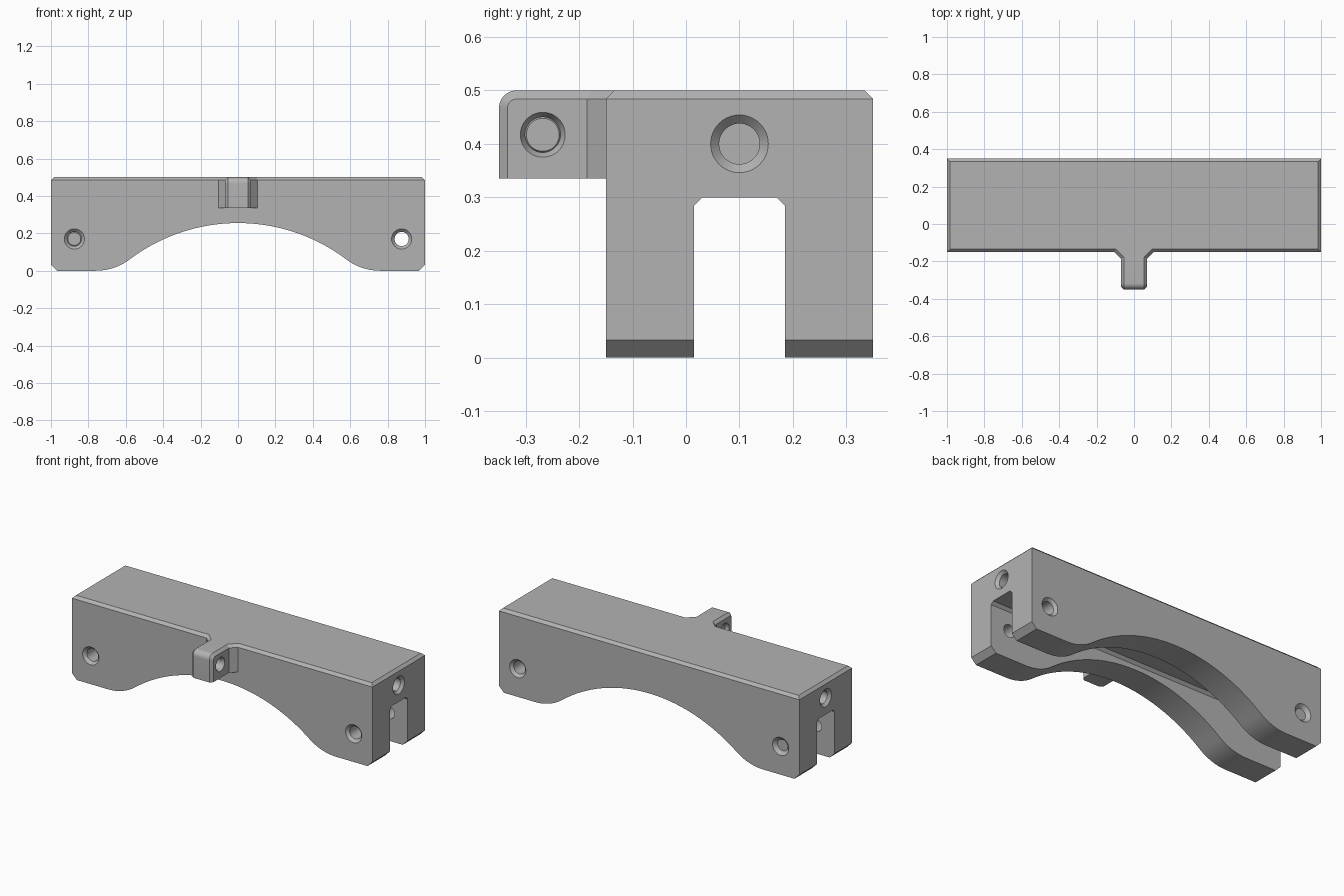
import bpy, bmesh, math
from mathutils import Matrix, Vector

if "Cube" in bpy.data.objects:
    bpy.data.objects.remove(bpy.data.objects["Cube"])

grey = bpy.data.materials.new("plain_grey")
grey.use_nodes = True
colour = (0.45, 0.45, 0.45, 1)
grey.diffuse_color = colour
grey.node_tree.nodes["Principled BSDF"].inputs["Base Color"].default_value = colour

CH = 0.016  # edge chamfer
TOP = 0.5


def prism(name, points, start, end, place, chamfer=None):
    """Extrude a 2D outline; place(u, v, w) maps it to space; chamfer picks edges."""
    bm = bmesh.new()
    face = bm.faces.new([bm.verts.new(place(u, v, start)) for u, v in points])
    out = bmesh.ops.extrude_face_region(bm, geom=[face])
    shift = Vector(place(0, 0, end)) - Vector(place(0, 0, start))
    bmesh.ops.translate(bm, vec=shift, verts=[g for g in out["geom"] if isinstance(g, bmesh.types.BMVert)])
    bmesh.ops.recalc_face_normals(bm, faces=bm.faces)
    if chamfer:
        edges = [e for e in bm.edges if chamfer(e.verts[0].co, e.verts[1].co)]
        bmesh.ops.bevel(bm, geom=edges, offset=CH, segments=1, affect='EDGES')
    return finish(name, bm)


def finish(name, bm):
    mesh = bpy.data.meshes.new(name)
    bm.to_mesh(mesh)
    bm.free()
    mesh.materials.append(grey)
    obj = bpy.data.objects.new(name, mesh)
    bpy.context.collection.objects.link(obj)
    return obj


def cylinder(name, centre, axis, r1, r2, depth):
    bm = bmesh.new()
    turn = Vector((0, 0, 1)).rotation_difference(Vector(axis)).to_matrix().to_4x4()
    bmesh.ops.create_cone(bm, cap_ends=True, segments=48, radius1=r1, radius2=r2, depth=depth,
                          matrix=Matrix.Translation(centre) @ turn)
    return finish(name, bm)


def combine(target, other, operation):
    mod = target.modifiers.new(operation.title(), 'BOOLEAN')
    mod.operation, mod.solver, mod.object = operation, 'EXACT', other
    bpy.context.view_layer.objects.active = target
    bpy.ops.object.modifier_apply(modifier=mod.name)
    bpy.data.objects.remove(other)


def arc(cx, cz, r, a0, a1, n):
    angles = [math.radians(a0 + (a1 - a0) * i / n) for i in range(n + 1)]
    return [(cx + r * math.cos(a), cz + r * math.sin(a)) for a in angles]


def countersink(target, mouth, axis, hole, rim):
    """Flare a hole where it meets a surface; axis points outward."""
    axis = Vector(axis)
    slope = (rim - hole) / CH
    cone = cylinder("countersink", Vector(mouth), axis, hole - slope * 0.004,
                    2 * rim - hole + slope * 0.004, 2 * CH + 0.008)
    combine(target, cone, 'DIFFERENCE')


# Body: arched side profile with rounded feet and clipped outer corners
foot_x, foot_r, arch_r = 0.76, 0.30, 0.96
arch_z = 0.255 - arch_r
tilt = math.degrees(math.atan2(foot_r - arch_z, foot_x))
half = [(1, TOP), (1, 0.033), (0.967, 0)]
half += arc(foot_x, foot_r, foot_r, 270, 180 + tilt, 12)
half += arc(0, arch_z, arch_r, tilt, 90, 24)[1:]
outline = half + [(-x, z) for x, z in reversed(half[:-1])]
body = prism("bridge_body", outline, -0.15, 0.35, lambda u, v, w: (u, w, v),
             lambda a, b: min(a.z, b.z) > TOP - 0.001)

# Lug: rounded upper nose with chamfered sides
nose = [(0, 0.335), (0, TOP)] + arc(-0.317, TOP - 0.033, 0.033, 90, 180, 10) + [(-0.35, 0.335)]
lug = prism("lug", nose, -0.07, 0.07, lambda u, v, w: (w, u, v),
            lambda a, b: abs(a.x - b.x) < 0.001 and max(a.z, b.z) > 0.34 and min(a.y, b.y) < -0.01)
combine(body, lug, 'UNION')

# Gusset: slanted flares joining the lug to the body
gusset = prism("gusset", [(0, -0.255), (0.155, -0.1), (-0.155, -0.1)], 0.335, TOP,
               lambda u, v, w: (u, v, w),
               lambda a, b: min(a.z, b.z) > TOP - 0.001 and min(a.y, b.y) < -0.2)
combine(body, gusset, 'UNION')

# Lengthwise slot with clipped upper corners
slot_half = [(0.085, -0.1), (0.085, 0.284), (0.069, 0.3)]
slot_outline = [(0.1 + y, z) for y, z in slot_half] + [(0.1 - y, z) for y, z in reversed(slot_half)]
combine(body, prism("slot", slot_outline, -1.2, 1.2, lambda u, v, w: (w, u, v)), 'DIFFERENCE')

# Cross holes, through both cheeks, and blind holes in the ends
for side in (1, -1):
    x = side * 0.875
    combine(body, cylinder("cross_hole", (x, 0.1, 0.17), (0, 1, 0), 0.038, 0.038, 0.8), 'DIFFERENCE')
    countersink(body, (x, -0.15, 0.17), (0, -1, 0), 0.038, 0.054)
    countersink(body, (x, 0.35, 0.17), (0, 1, 0), 0.038, 0.054)
    combine(body, cylinder("end_hole", (side * 0.95, 0.1, 0.4), (1, 0, 0), 0.038, 0.038, 0.3), 'DIFFERENCE')
    countersink(body, (side, 0.1, 0.4), (side, 0, 0), 0.038, 0.054)

# Hole through the lug
lug_hole = (0, -0.268, 0.417)
combine(body, cylinder("lug_hole", lug_hole, (1, 0, 0), 0.033, 0.033, 0.4), 'DIFFERENCE')
for side in (1, -1):
    countersink(body, (side * 0.07, -0.268, 0.417), (side, 0, 0), 0.033, 0.042)

bpy.ops.object.select_all(action='DESELECT')
body.select_set(True)
bpy.context.view_layer.objects.active = body
bpy.ops.object.shade_smooth_by_angle(angle=math.radians(20))
